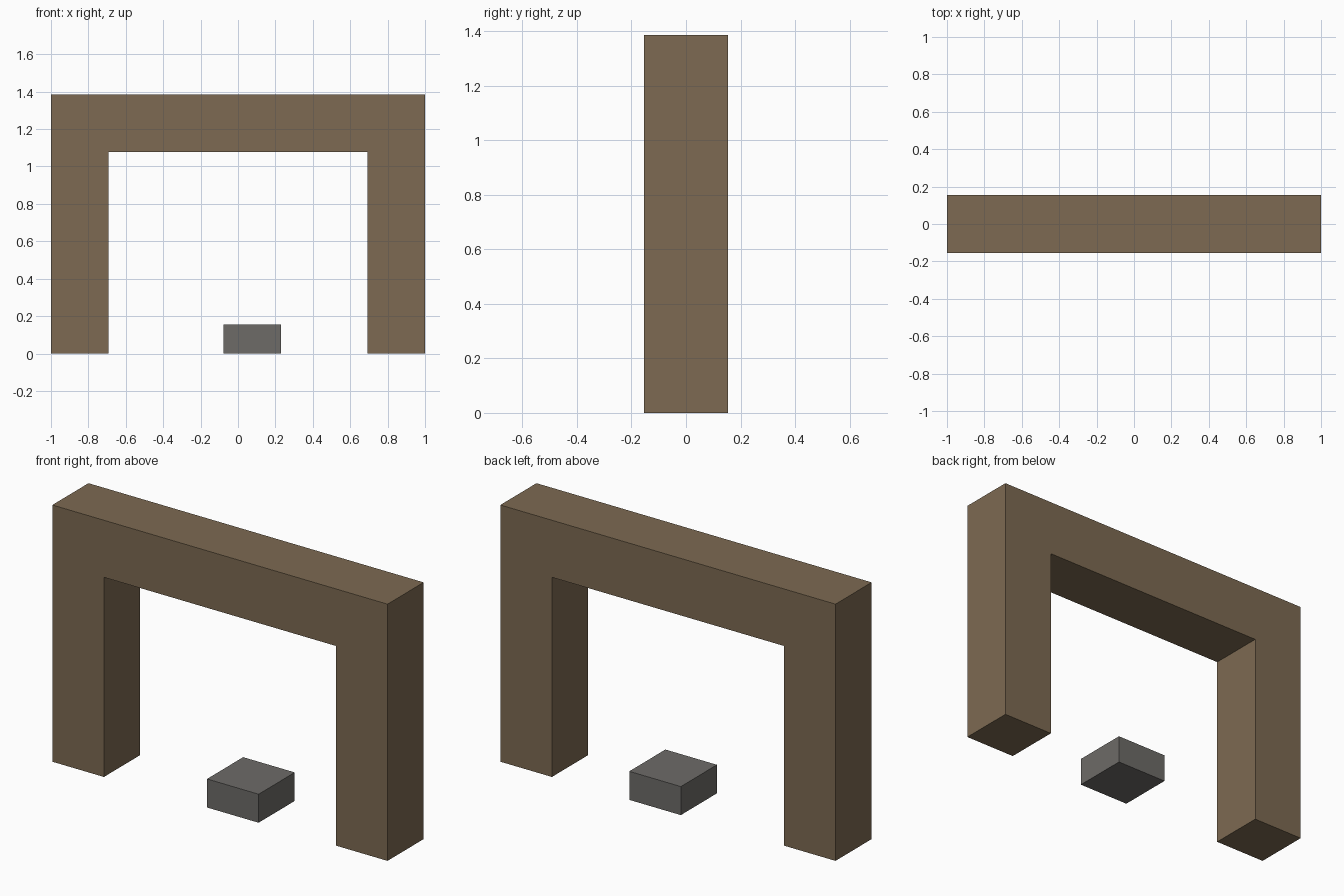
import bpy
import bmesh

default_cube = bpy.data.objects.get("Cube")
if default_cube:
    bpy.data.objects.remove(default_cube, do_unlink=True)

U = 1 / 13        # grid unit: the frame is 26 units wide
DEPTH = 4 * U


def make_material(name, color):
    mat = bpy.data.materials.new(name)
    mat.use_nodes = True
    mat.diffuse_color = color
    mat.node_tree.nodes["Principled BSDF"].inputs["Base Color"].default_value = color
    return mat


def extrude_profile(name, profile, mat):
    """Extrude an x-z outline, given in grid units, through the depth."""
    bm = bmesh.new()
    face = bm.faces.new([bm.verts.new((x * U, -DEPTH / 2, z * U)) for x, z in profile])
    back = bmesh.ops.extrude_face_region(bm, geom=[face])
    verts = [v for v in back["geom"] if isinstance(v, bmesh.types.BMVert)]
    bmesh.ops.translate(bm, verts=verts, vec=(0, DEPTH, 0))
    bmesh.ops.recalc_face_normals(bm, faces=bm.faces)
    mesh = bpy.data.meshes.new(name)
    bm.to_mesh(mesh)
    bm.free()
    mesh.materials.append(mat)
    obj = bpy.data.objects.new(name, mesh)
    bpy.context.collection.objects.link(obj)
    return obj


wood = make_material("brown wood", (0.205, 0.144, 0.084, 1))
stone = make_material("grey stone", (0.153, 0.147, 0.137, 1))

# Archway: two square posts joined by a lintel, mirrored about the centre
half = [(9, 14), (9, 0), (13, 0), (13, 18)]
extrude_profile("archway_frame", half + [(-x, z) for x, z in reversed(half)], wood)

# Low block standing between the posts, slightly off centre
extrude_profile("floor_block", [(-1, 0), (3, 0), (3, 2), (-1, 2)], stone)
